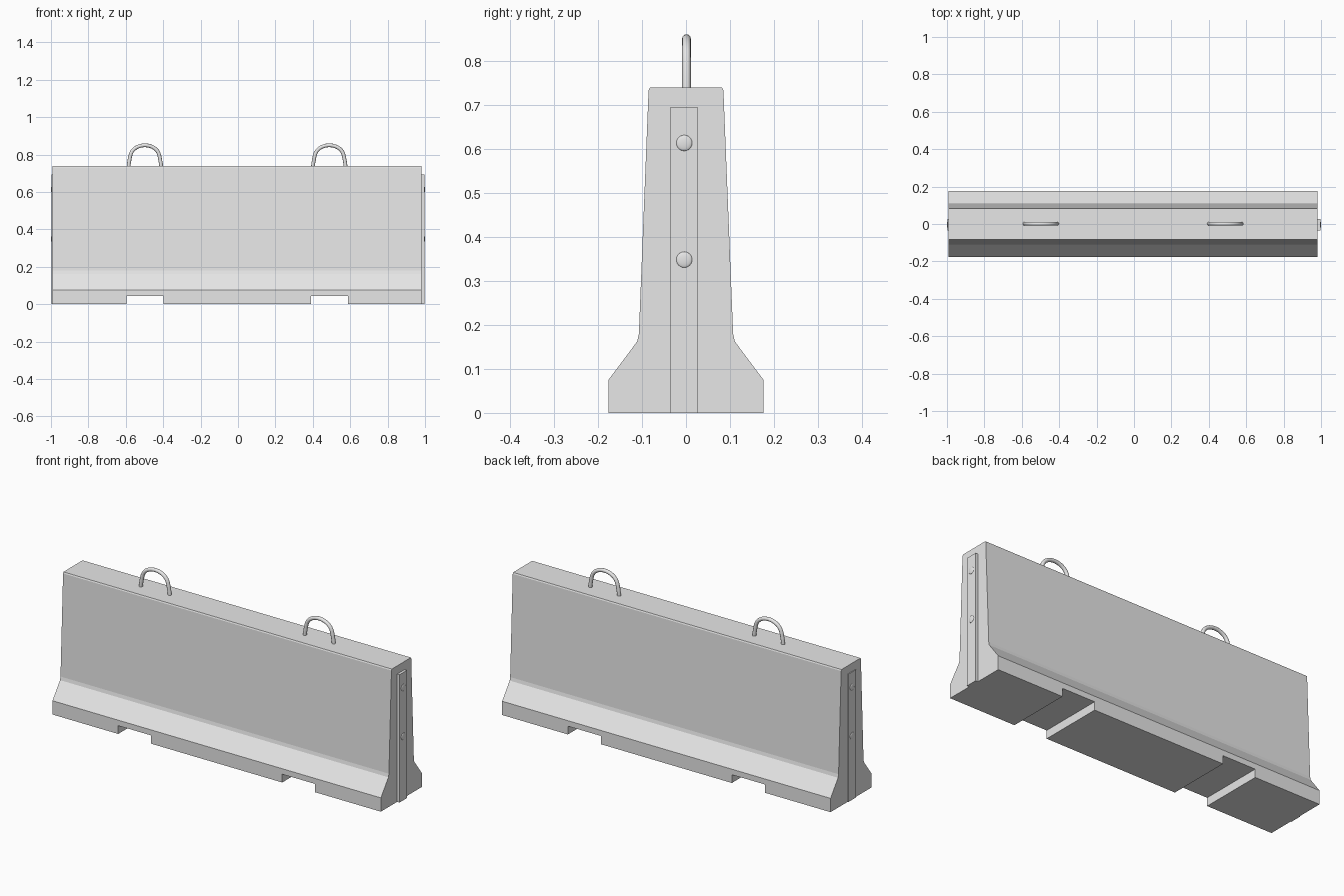
import bpy
import bmesh
import math

cube = bpy.data.objects.get("Cube")
if cube:
    bpy.data.objects.remove(cube, do_unlink=True)

concrete = bpy.data.materials.new("concrete_grey")
concrete.use_nodes = True
grey = (0.8, 0.8, 0.8, 1)
concrete.diffuse_color = grey
concrete.node_tree.nodes["Principled BSDF"].inputs["Base Color"].default_value = grey

MID = -0.005           # middle of the block along x
HALF = 0.987           # half length of the block
LOOP = 0.493           # distance of loops and notches from the middle


def add_object(name, bm):
    mesh = bpy.data.meshes.new(name)
    bmesh.ops.recalc_face_normals(bm, faces=bm.faces)
    bm.to_mesh(mesh)
    bm.free()
    mesh.materials.append(concrete)
    ob = bpy.data.objects.new(name, mesh)
    bpy.context.collection.objects.link(ob)
    return ob


def box(name, x0, x1, y0, y1, z0, z1):
    bm = bmesh.new()
    bmesh.ops.create_cube(bm, size=1)
    for v in bm.verts:
        v.co.x = x1 if v.co.x > 0 else x0
        v.co.y = y1 if v.co.y > 0 else y0
        v.co.z = z1 if v.co.z > 0 else z0
    return add_object(name, bm)


def smooth(ob):
    bpy.ops.object.select_all(action="DESELECT")
    ob.select_set(True)
    bpy.context.view_layer.objects.active = ob
    bpy.ops.object.shade_smooth_by_angle(angle=math.radians(40))


# Barrier body: mirrored half profile extruded along the length
half = [(0.176, 0), (0.176, 0.075), (0.111, 0.162), (0.107, 0.18),
        (0.085, 0.732), (0.082, 0.739)]
profile = half + [(-y, z) for y, z in reversed(half)]
bm = bmesh.new()
face = bm.faces.new([bm.verts.new((MID - HALF, y, z)) for y, z in profile])
moved = bmesh.ops.extrude_face_region(bm, geom=[face])["geom"]
bmesh.ops.translate(bm, vec=(2 * HALF, 0, 0),
                    verts=[v for v in moved if isinstance(v, bmesh.types.BMVert)])
body = add_object("barrier_body", bm)

# Drainage notches cut through the foot
for side in (-1, 1):
    x = MID + side * LOOP
    cutter = box("notch_cutter", x - 0.099, x + 0.099, -0.3, 0.3, -0.1, 0.045)
    cutter.hide_render = True
    cut = body.modifiers.new("notch", "BOOLEAN")
    cut.operation = "DIFFERENCE"
    cut.solver = "EXACT"
    cut.object = cutter
    bpy.context.view_layer.objects.active = body
    bpy.ops.object.modifier_apply(modifier=cut.name)
    bpy.data.objects.remove(cutter, do_unlink=True)

for side, label in ((1, "left"), (-1, "right")):
    # End strip with two domed bolts
    end = MID + side * HALF
    tip = 0.996 * side
    box("end_strip_" + label, min(end - side * 0.01, tip), max(end - side * 0.01, tip),
        -0.036, 0.027, 0, 0.694)
    for z, place in ((0.613, "upper"), (0.348, "lower")):
        bm = bmesh.new()
        bmesh.ops.create_uvsphere(bm, u_segments=20, v_segments=12, radius=0.018)
        for v in bm.verts:
            v.co.x *= 0.22
            v.co.x += side * 0.996
            v.co.y -= 0.004
            v.co.z += z
        smooth(add_object(place + "_bolt_" + label, bm))

    # Lifting loop: round bar bent into an arch
    path = [(-0.088, 0.72), (-0.086, 0.75), (-0.079, 0.788)]
    for i in range(1, 12):
        a = math.pi * (1 - i / 12)
        path.append((0.077 * math.cos(a), 0.79 + 0.06 * math.sin(a)))
    path += [(-x, z) for x, z in reversed(path[:3])]
    bm = bmesh.new()
    rings = []
    for i, (x, z) in enumerate(path):
        before, after = path[max(i - 1, 0)], path[min(i + 1, len(path) - 1)]
        tx, tz = after[0] - before[0], after[1] - before[1]
        n = math.hypot(tx, tz)
        ring = []
        for k in range(12):
            a = math.tau * k / 12
            r = 0.01 * math.cos(a)
            ring.append(bm.verts.new((MID + side * LOOP + x - tz / n * r,
                                      0.001 + 0.01 * math.sin(a), z + tx / n * r)))
        rings.append(ring)
    for p, q in zip(rings, rings[1:]):
        for k in range(12):
            j = (k + 1) % 12
            bm.faces.new((p[k], p[j], q[j], q[k]))
    bm.faces.new(rings[0])
    bm.faces.new(rings[-1])
    smooth(add_object("lifting_loop_" + label, bm))
